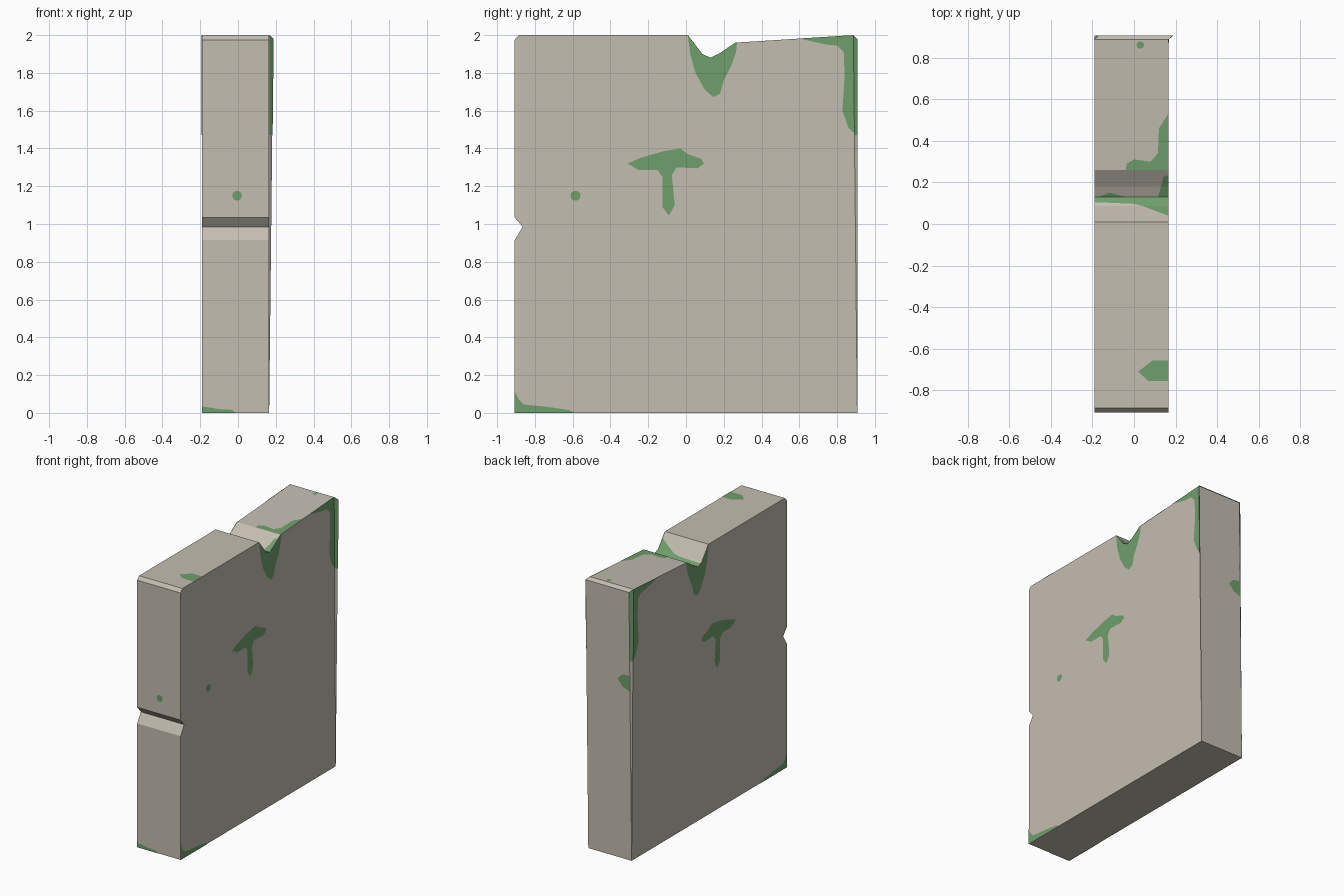
import bpy, bmesh, math
from mathutils import Vector

if "Cube" in bpy.data.objects:
    bpy.data.objects.remove(bpy.data.objects["Cube"])

X0, X1, LIFT = -0.19, 0.165, 0.002
Y0, Y1 = -0.907, 0.907


def material(name, rgb):
    m = bpy.data.materials.new(name)
    m.diffuse_color = (*rgb, 1)
    m.use_nodes = True
    m.node_tree.nodes["Principled BSDF"].inputs["Base Color"].default_value = m.diffuse_color
    return m


stone_mat = material("warm grey stone", (0.55, 0.51, 0.44))
moss_mat = material("moss green", (0.16, 0.345, 0.15))


def finish(bm, name, mat):
    mesh = bpy.data.meshes.new(name)
    bm.to_mesh(mesh)
    bm.free()
    mesh.materials.append(mat)
    ob = bpy.data.objects.new(name, mesh)
    bpy.context.collection.objects.link(ob)
    return ob


# Slab outline (y, z): top edge with its notch, then the chipped front edge
top_edge = [(0.886, 2.0), (0.26, 1.96), (0.18, 1.905), (0.13, 1.88),
            (0.087, 1.9), (0.01, 2.0), (-0.885, 2.0)]
outline = ([(Y1, 0), (Y1, 1.98)] + top_edge
           + [(Y0, 1.975), (Y0, 1.035), (-0.865, 0.985), (Y0, 0.915), (Y0, 0)])


def twist(y, z):
    """Sideways shift of the bent rear top corner."""
    return 0.022 * max(0.0, (y - (Y1 - 0.0105 * z)) / 0.0208)


def top_z(y):
    """Height of the top edge at y."""
    for (ya, za), (yb, zb) in zip(top_edge, top_edge[1:]):
        if yb <= y <= ya:
            return za + (zb - za) * (ya - y) / (ya - yb)
    return 2.0


# Stone slab
bm = bmesh.new()
sides = [[bm.verts.new((x + twist(y, z), y, z)) for y, z in outline] for x in (X0, X1)]
for ring in sides:
    bm.faces.new(ring[0:3])               # bent rear corner
    bm.faces.new([ring[0]] + ring[2:])    # flat side
n = len(outline)
for i in range(n):
    j = (i + 1) % n
    bm.faces.new((sides[0][i], sides[0][j], sides[1][j], sides[1][i]))
bmesh.ops.recalc_face_normals(bm, faces=bm.faces)
finish(bm, "stone_slab", stone_mat)


# Moss patches, thin sheets lying on the stone
def patch(bm, pts, out):
    out = Vector(out)
    f = bm.faces.new([bm.verts.new(Vector(p) + out * LIFT) for p in pts])
    f.normal_update()
    if f.normal.dot(out) < 0:
        f.normal_flip()


def disc(cx, cy, r):
    return [(cx + r * math.cos(k * math.pi / 5), cy + r * math.sin(k * math.pi / 5))
            for k in range(10)]


seam = Y1 - 0.0105 * 1.47
side_moss = [
    # below the notch
    [(0.01, 2.0), (0.022, 1.9), (0.05, 1.8), (0.1, 1.71), (0.145, 1.672), (0.18, 1.69),
     (0.2, 1.76), (0.24, 1.84), (0.265, 1.91), (0.27, 1.96), (0.26, 1.96),
     (0.18, 1.905), (0.13, 1.88), (0.087, 1.9)],
    # middle blotch
    [(-0.31, 1.32), (-0.24, 1.35), (-0.12, 1.385), (-0.03, 1.4), (0.01, 1.37), (0.08, 1.345),
     (0.095, 1.32), (0.06, 1.295), (-0.05, 1.3), (-0.075, 1.26), (-0.06, 1.1), (-0.09, 1.045),
     (-0.125, 1.09), (-0.125, 1.25), (-0.15, 1.285), (-0.25, 1.285)],
    # rear top corner, flat part and bent part
    [(0.6, 1.982), (0.74, 1.95), (0.8, 1.945), (0.835, 1.91), (0.84, 1.78), (0.828, 1.6),
     (0.86, 1.51), (seam, 1.48), (0.886, 2.0)],
    [(seam, 1.47), (Y1, 1.47), (Y1, 1.98), (0.886, 2.0)],
    # front foot
    [(Y0, 0), (Y0, 0.115), (-0.885, 0.07), (-0.86, 0.045), (-0.72, 0.03),
     (-0.62, 0.015), (-0.59, 0)],
]
bm = bmesh.new()
for x, d in ((X0, -1), (X1, 1)):
    for shape in side_moss:
        patch(bm, [(x + twist(y, z), y, z) for y, z in shape], (d, 0, 0))
patch(bm, [(X1, y, z) for y, z in disc(-0.585, 1.15, 0.027)], (1, 0, 0))
finish(bm, "side_moss", moss_mat)

# Moss on the top and inside the notch, as (x, y) shapes
top_moss = [
    [(X1, -0.655), (0.09, -0.655), (0.02, -0.71), (0.07, -0.755), (X1, -0.755)],
    disc(0.03, 0.86, 0.018),
    [(-0.04, 0.26), (-0.035, 0.29), (0, 0.31), (0.08, 0.3), (0.115, 0.34), (0.12, 0.46),
     (X1, 0.53), (X1, 0.26)],
    [(X1, 0.04), (X1, 0.087), (0.04, 0.087)],
    [(X0, 0.105), (0, 0.097), (0.04, 0.087), (X1, 0.087), (X1, 0.13), (X0, 0.13)],
    [(0.115, 0.13), (X1, 0.13), (X1, 0.18), (0.13, 0.18)],
    [(0.13, 0.18), (X1, 0.18), (X1, 0.235), (0.14, 0.225)],
    [(-0.17, 0.13), (-0.12, 0.15), (-0.04, 0.13)],
]
bm = bmesh.new()
for shape in top_moss:
    patch(bm, [(x, y, top_z(y)) for x, y in shape], (0, 0, 1))
finish(bm, "top_moss", moss_mat)

# Moss on the narrow front and back edges, as (x, z) shapes
bm = bmesh.new()
for shape in (disc(-0.005, 1.15, 0.026),
              [(X0, 0), (X0, 0.035), (-0.1, 0.02), (-0.03, 0.016), (-0.015, 0)]):
    patch(bm, [(x, Y0, z) for x, z in shape], (0, -1, 0))
rear = [(0, 1.25), (0.06, 1.27), (0.1, 1.32), (0.06, 1.36), (0, 1.365)]
patch(bm, [(X0 + twist(Y1, z) + x, Y1, z) for x, z in rear], (0, 1, 0))
finish(bm, "edge_moss", moss_mat)
